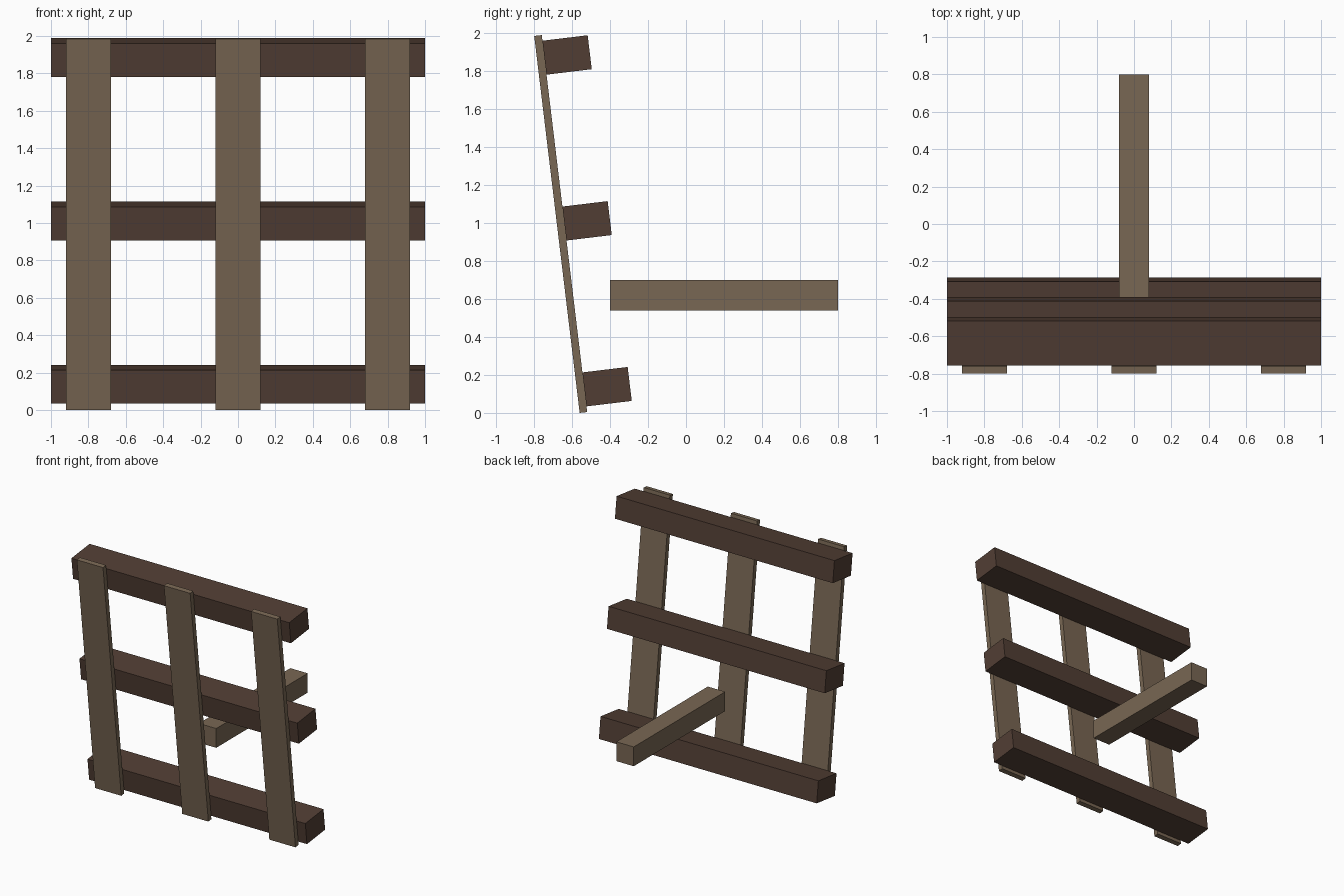
import bpy
from mathutils import Matrix, Vector

if "Cube" in bpy.data.objects:
    bpy.data.objects.remove(bpy.data.objects["Cube"], do_unlink=True)


def material(name, rgb):
    mat = bpy.data.materials.new(name)
    mat.use_nodes = True
    mat.diffuse_color = (*rgb, 1)
    mat.node_tree.nodes["Principled BSDF"].inputs["Base Color"].default_value = (*rgb, 1)
    return mat


pale_wood = material("pale wood", (0.19, 0.135, 0.087))
dark_wood = material("dark wood", (0.083, 0.048, 0.034))

# Frame of the leaning panel: origin at its centre, top tilted to the front
LEAN = 0.12
panel = Matrix.Translation((0, -0.66, 0.995)) @ Matrix.Rotation(LEAN, 4, "X")


def box(name, size, centre, mat, frame=Matrix()):
    bpy.ops.mesh.primitive_cube_add(size=1)
    obj = bpy.context.object
    obj.name = name
    obj.data.transform(Matrix.Diagonal((*size, 1)))
    obj.matrix_world = frame @ Matrix.Translation(Vector(centre))
    obj.data.materials.append(mat)
    return obj


# Upright planks on the front
for side, x in (("right", -0.8), ("middle", 0), ("left", 0.8)):
    box(f"{side}_plank", (0.24, 0.04, 2), (x, 0, 0), pale_wood, panel)

# Cross beams flush against the back of the planks
for level, z in (("lower", -0.88), ("centre", 0), ("upper", 0.88)):
    box(f"{level}_beam", (2, 0.24, 0.18), (0, 0.14, z), dark_wood, panel)

# Level strut reaching backwards
box("rear_strut", (0.16, 1.2, 0.16), (0, 0.2, 0.62), pale_wood)
